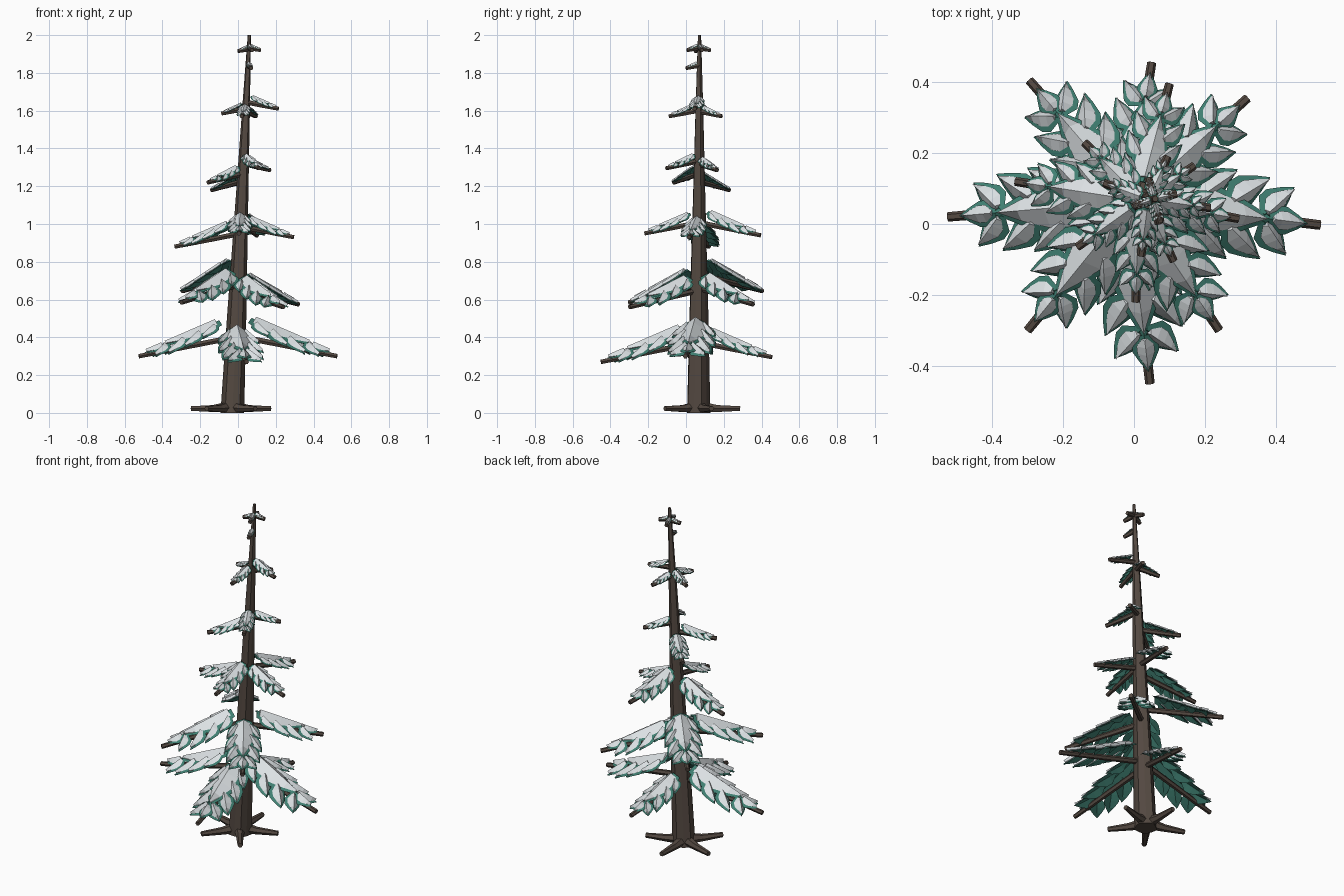
import bpy, bmesh, math
from mathutils import Vector, Matrix

if "Cube" in bpy.data.objects:
    bpy.data.objects.remove(bpy.data.objects["Cube"])


def material(name, rgb):
    mat = bpy.data.materials.new(name)
    mat.use_nodes = True
    mat.diffuse_color = (*rgb, 1)
    mat.node_tree.nodes["Principled BSDF"].inputs["Base Color"].default_value = (*rgb, 1)
    return mat


BARK = material("dark bark", (0.088, 0.066, 0.053))
GREEN = material("pine green", (0.05, 0.21, 0.165))
SNOW = material("snow", (0.72, 0.76, 0.78))


def finish(bm, name, mat):
    bmesh.ops.recalc_face_normals(bm, faces=bm.faces)
    mesh = bpy.data.meshes.new(name)
    bm.to_mesh(mesh)
    bm.free()
    mesh.materials.append(mat)
    obj = bpy.data.objects.new(name, mesh)
    bpy.context.collection.objects.link(obj)


def loft(bm, rings):
    """Skin a list of equal rings of points and cap both ends."""
    rings = [[bm.verts.new(p) for p in ring] for ring in rings]
    n = len(rings[0])
    for a, b in zip(rings, rings[1:]):
        for i in range(n):
            j = (i + 1) % n
            bm.faces.new((a[i], a[j], b[j], b[i]))
    bm.faces.new(rings[0])
    bm.faces.new(rings[-1])


def stick(bm, points, radii, sides=6):
    """Tapered faceted rod through the points."""
    turn = (points[-1] - points[0]).to_track_quat('Z', 'Y')
    rings = []
    for p, r in zip(points, radii):
        rings.append([p + turn @ Vector((r * math.cos(math.tau * i / sides),
                                         r * math.sin(math.tau * i / sides), 0))
                      for i in range(sides)])
    loft(bm, rings)


def leaf(bm, frame, length, half, lift, blunt, cover=1.0):
    """Pointed oval with a raised ridge and drooping edges, along local x.
    cover shrinks the outline so that a snow cap leaves a rim of needles."""
    rows = []
    for t, w in ((0, blunt), (0.25, 0.95), (0.5, 0.95), (0.78, 0.5), (1, 0.03)):
        x = length * (0.5 + (t - 0.5) * (1 + cover) / 2)
        w *= half * cover
        drop = -0.5 * w
        rows.append([frame @ Vector(p) for p in
                     ((x, -w, drop + lift * 0.35), (x, 0, lift),
                      (x, w, drop + lift * 0.35), (x, 0, -0.1 * half))])
    loft(bm, rows)


def axis(z):
    """Centre of the leaning trunk at a height."""
    return Vector((-0.03 + 0.045 * z, 0.063 + 0.004 * z, z))


# trunk
bm = bmesh.new()
rings = []
for z, r in ((0, 0.066), (0.5, 0.054), (1, 0.039), (1.6, 0.022), (2, 0.009)):
    rings.append([axis(z) + Vector((math.cos(a), math.sin(a), 0)) * r * (1 if i % 2 else 0.87)
                  for i, a in enumerate(math.tau * k / 10 + math.radians(-18) for k in range(10))])
loft(bm, rings)
finish(bm, "trunk", BARK)

# roots
bm = bmesh.new()
for k in range(5):
    a = math.radians(18 + 72 * k)
    d = Vector((math.cos(a), math.sin(a), 0))
    up = Vector((0, 0, 1))
    foot = axis(0) + Vector((-0.007, 0.004, 0))
    stick(bm, [foot + d * 0.03 + up * 0.03, foot + d * 0.1 + up * 0.023,
               foot + d * 0.22 + up * 0.023], [0.03, 0.021, 0.014])
finish(bm, "roots", BARK)

# tip of every branch, from the lowest tier to the crown
TIERS = {
    "lowest": [(-0.525, 0.02, 0.3), (0.525, -0.003, 0.3), (0.05, 0.455, 0.295), (0.045, -0.45, 0.27)],
    "low": [(-0.295, 0.405, 0.645), (0.32, 0.355, 0.575), (-0.3, -0.3, 0.585), (0.24, -0.3, 0.56)],
    "middle": [(-0.335, 0.12, 0.88), (0.295, 0.015, 0.93), (0.005, -0.22, 0.95), (0.1, 0.395, 0.94)],
    "upper": [(-0.14, 0.23, 1.18), (0.17, 0.165, 1.285), (-0.16, -0.065, 1.22), (0.112, -0.105, 1.295)],
    "high": [(0.215, 0.045, 1.61), (-0.085, 0.115, 1.585), (0.02, -0.09, 1.57), (0.095, 0.19, 1.57)],
    "twig": [(0.07, 0.0, 1.825)],
    "crown": [(0.0, 0.05, 1.915), (0.12, 0.085, 1.92), (0.075, 0.005, 1.92), (0.04, 0.13, 1.92)],
}

# leaflets as start, side offset, angle, length, half width (share of frond)
LEAFLETS = [(0.0, 0, 0, 0.76, 0.18), (0.74, 0, 0, 0.25, 0.09)]
for side in (-1, 1):
    LEAFLETS += [(0.06, 0.08 * side, 36 * side, 0.3, 0.09),
                 (0.26, 0.08 * side, 35 * side, 0.35, 0.105),
                 (0.47, 0.07 * side, 32 * side, 0.35, 0.105),
                 (0.7, 0.02 * side, 42 * side, 0.29, 0.1)]

for tier, tips in TIERS.items():
    wood, green, snow = bmesh.new(), bmesh.new(), bmesh.new()
    for tip in map(Vector, tips):
        flat = tip - axis(tip.z)
        flat.z = 0
        reach = flat.length
        out = flat.normalized()
        start = axis(tip.z + 0.2 * reach)
        r = 0.0115 + 0.005 * reach
        stick(wood, [start, start.lerp(tip, 0.55), tip], [r * 1.2, r * 1.1, r * 0.95])

        # frond frame slopes from a crest above the branch down to its tip
        crest = axis(tip.z) + out * 0.16 * reach + Vector((0, 0, 0.355 * reach + 0.006))
        end = tip - out * 0.06 * reach + Vector((0, 0, 0.02 * reach + 0.006))
        size = (end - crest).length
        x = (end - crest).normalized()
        y = Vector((0, 0, 1)).cross(x).normalized()
        frame = Matrix((x, y, x.cross(y))).transposed().to_4x4()
        frame.translation = crest
        for sx, sy, angle, length, half in LEAFLETS:
            droop = 15 if angle else 0
            local = (frame @ Matrix.Translation(Vector((sx, sy, -0.4 * abs(sy))) * size)
                     @ Matrix.Rotation(math.radians(angle), 4, 'Z')
                     @ Matrix.Rotation(math.radians(droop), 4, 'Y'))
            # the central blade starts blunt and carries a wider snow cap
            blunt, cover = (0.65, 0.76) if sx == 0 else (0.3, 0.66)
            leaf(green, local, length * size, half * size, 0.008 * size, blunt)
            leaf(snow, local, length * size, half * size, 0.003 + 0.035 * size, blunt, cover)
    finish(wood, tier + "_branches", BARK)
    finish(green, tier + "_needles", GREEN)
    finish(snow, tier + "_snow", SNOW)
